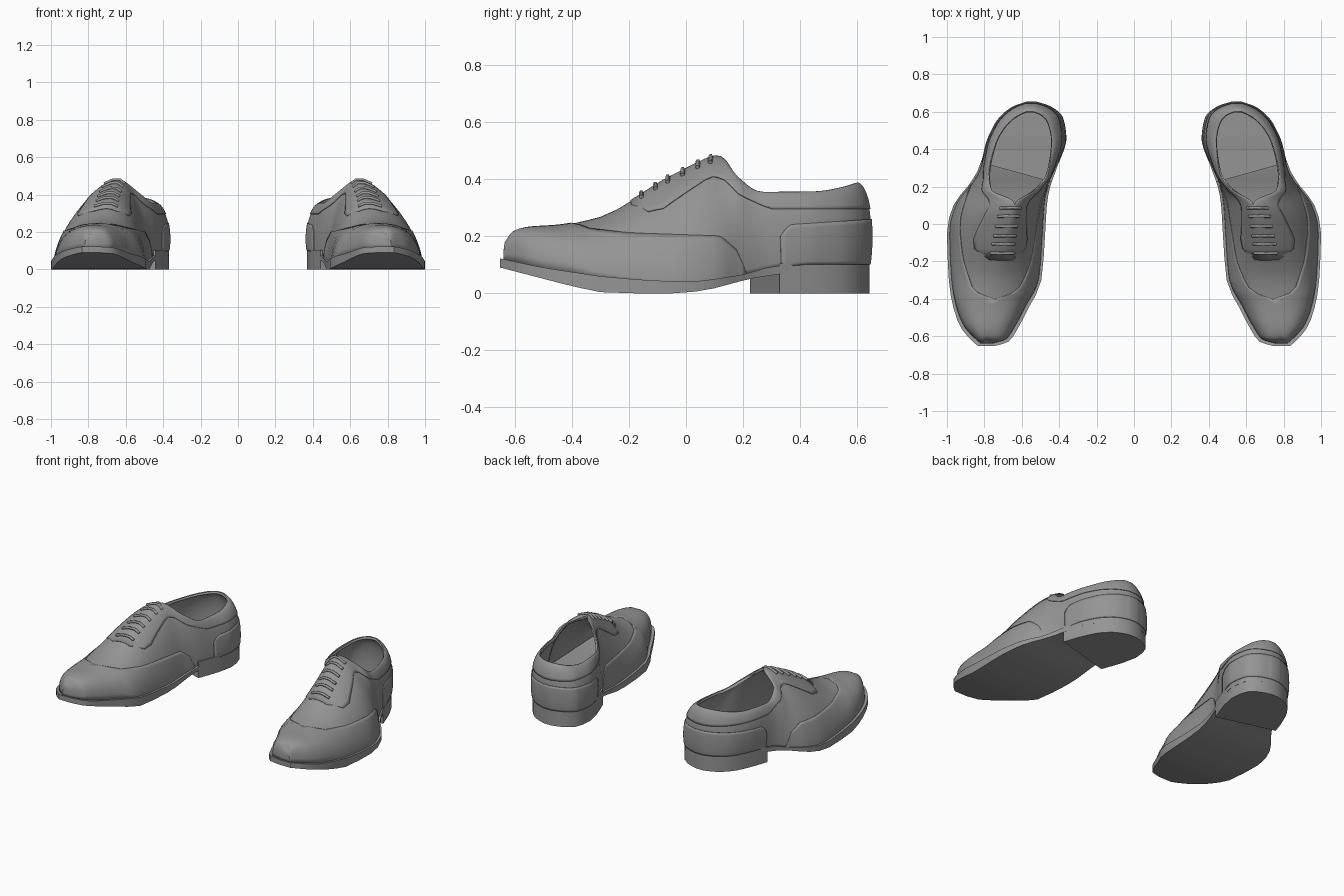
import bpy, bmesh, math
from math import sin, cos, pi
from mathutils import Vector

if "Cube" in bpy.data.objects:
    bpy.data.objects.remove(bpy.data.objects["Cube"])

# Stations toe -> heel: y, sole inner x, sole outer x, top inner x, top outer x, top y, top z, roundness
ROWS = [
    (-.652, .745, .835, .79, .79, -.622, .185, 3.0),
    (-.63, .672, .86, .785, .785, -.6, .215, 2.9),
    (-.56, .622, .922, .775, .775, -.55, .230, 2.6),
    (-.45, .565, .965, .755, .755, -.45, .237, 2.4),
    (-.3, .495, .99, .72, .72, -.3, .268, 2.0),
    (-.05, .475, 1.0, .675, .675, -.05, .41, 1.65),
    (.1, .466, .965, .638, .638, .11, .48, 1.62),
    (.2, .448, .89, .53, .76, .18, .405, 1.6),
    (.28, .42, .838, .46, .775, .27, .352, 1.6),
    (.45, .37, .775, .44, .735, .44, .353, 1.7),
    (.56, .385, .715, .46, .67, .54, .367, 1.7),
    (.62, .45, .64, .5, .61, .585, .38, 1.7),
    (.643, .52, .575, .535, .575, .6, .385, 1.7)]
LAST = len(ROWS) - 1
SOLE_TOP = [(-.65, .122), (-.5, .09), (-.3, .06), (-.1, .042), (.05, .042), (.2, .066), (.3, .095), (.42, .11), (.66, .11)]
SOLE_LOW = [(-.65, .09), (-.4, .025), (-.28, 0), (0, 0), (.1, .018), (.22, .05), (.35, .072), (.66, .072)]
leather = bpy.data.materials.new("dark_grey_leather")
leather.diffuse_color = (.3, .3, .3, 1)
leather.use_nodes = True
leather.node_tree.nodes["Principled BSDF"].inputs["Base Color"].default_value = leather.diffuse_color


def lerp_table(table, y):
    for (a, va), (b, vb) in zip(table, table[1:]):
        if y <= b:
            return va + (vb - va) * max(0, (y - a) / (b - a))
    return table[-1][1]


def station(u):
    """Smooth, overshoot-free interpolation between stations."""
    i = min(int(u), LAST - 1)
    t = u - i

    def slope(k, c):
        if k in (0, LAST):
            j = min(k, LAST - 1)
            return ROWS[j + 1][c] - ROWS[j][c]
        a, b = ROWS[k][c] - ROWS[k - 1][c], ROWS[k + 1][c] - ROWS[k][c]
        return 2 * a * b / (a + b) if a * b > 0 else 0
    out = []
    for c in range(8):
        p, q = ROWS[i][c], ROWS[i + 1][c]
        out.append(p * (2*t**3 - 3*t*t + 1) + q * (3*t*t - 2*t**3)
                   + slope(i, c) * (t**3 - 2*t*t + t) + slope(i + 1, c) * (t**3 - t*t))
    if u <= 6:
        out[3] = out[4] = (out[3] + out[4]) / 2
    return out


def u_at(y):
    return lerp_table([(r[0], i) for i, r in enumerate(ROWS)], y)


def base_z(y):
    return lerp_table(SOLE_TOP, y) - .008


def surface(u, side, a):
    """Point on the upper: side 0 inner, 1 outer; a runs 0 (sole) to pi/2 (top edge)."""
    r = station(u)
    y, n = r[0], r[7]
    w = min(1, max(0, (y - .15) / .3))
    inset = .018 * (1 - w) * (1 if side == 0 else -1)
    base = Vector((r[1 + side] + inset, y * .975 if y < 0 else y, base_z(y)))
    top = Vector((r[3 + side], r[5], r[6]))
    f = 1 - max(0, cos(a)) ** (2 / n)
    g = sin(a) ** (2 / n)
    p = Vector((base.x + (top.x - base.x) * f, base.y + (top.y - base.y) * f,
                base.z + (top.z - base.z) * g))
    out = Vector((base.x - .55, base.y - .42, 0)).normalized()
    return p + out * (.015 * w * sin(2 * a))


def angle_at(u, z):
    r = station(u)
    zb = base_z(r[0])
    g = min(1, max(0, (z - zb) / (r[6] - zb)))
    return math.asin(g ** (r[7] / 2))


def finish(name, verts, faces, thick=0, offset=0, angle=35):
    me = bpy.data.meshes.new(name)
    bm = bmesh.new()
    vs = [bm.verts.new(v) for v in verts]
    for f in faces:
        bm.faces.new([vs[i] for i in f])
    bmesh.ops.remove_doubles(bm, verts=bm.verts, dist=.0005)
    if not thick:
        bmesh.ops.recalc_face_normals(bm, faces=bm.faces)
    bm.to_mesh(me)
    bm.free()
    me.materials.append(leather)
    ob = bpy.data.objects.new(name, me)
    bpy.context.collection.objects.link(ob)
    bpy.ops.object.select_all(action='DESELECT')
    ob.select_set(True)
    bpy.context.view_layer.objects.active = ob
    bpy.ops.object.shade_smooth_by_angle(angle=math.radians(angle))
    if thick:
        m = ob.modifiers.new("thickness", 'SOLIDIFY')
        m.thickness, m.offset = thick, offset
    ob.modifiers.new("other_shoe", 'MIRROR').use_mirror_merge = False
    return ob


def loft(name, cols, closed, **kw):
    n, m = len(cols), len(cols[0])
    faces = [(i*m + j, (i+1) % n * m + j, (i+1) % n * m + j + 1, i*m + j + 1)
             for i in range(n if closed else n - 1) for j in range(m - 1)]
    return finish(name, [p for c in cols for p in c], faces, **kw)


# Upper shell
us = [i / 4 for i in range(LAST * 4 + 1)]
def column(u, side):
    return [surface(u, side, pi / 2 * k / 14) for k in range(15)]
loft("upper", [column(u, 0) for u in reversed(us)] + [column(u, 1) for u in us],
     True, thick=.014, offset=-1)


# Overlaid leather panels, keys are (y, lower z, upper z)
def panel(name, keys, join):
    lo, hi = [(k[0], k[1]) for k in keys], [(k[0], k[2]) for k in keys]
    y0, y1 = keys[0][0], keys[-1][0]
    ulist = [u_at(y0) + (u_at(y1) - u_at(y0)) * i / 36 for i in range(37)]

    def strip(u, side):
        y = station(u)[0]
        a, b = angle_at(u, lerp_table(lo, y)), angle_at(u, lerp_table(hi, y))
        return [surface(u, side, a + (b - a) * k / 10) for k in range(11)]
    inner, outer = [strip(u, 0) for u in ulist], [strip(u, 1) for u in ulist]
    cols = inner[::-1] + outer if join == 'front' else outer + inner[::-1]
    loft(name, cols, False, thick=.004, offset=1)

panel("wing_toe_cap", [(-.652, 0, .3), (-.41, 0, .25), (-.34, 0, .225), (-.2, 0, .21),
                       (.12, 0, .2), (.18, 0, .15), (.21, 0, .07)], 'front')
panel("facing_and_collar", [(-.19, .31, .6), (-.11, .275, .6), (.08, .41, .6), (.13, .40, .6),
                            (.2, .345, .6), (.3, .295, .6), (.643, .295, .6)], 'back')
panel("heel_counter", [(.34, 0, .2), (.36, 0, .24), (.643, 0, .26)], 'back')

# Welted sole
verts, faces = [], []
su = [i / 2 for i in range(LAST * 2 + 1)]
for u in su:
    y, xi, xo = station(u)[:3]
    t, b = lerp_table(SOLE_TOP, y), lerp_table(SOLE_LOW, y)
    verts += [(xi, y, t), (xo, y, t), (xo, y, b), (xi, y, b)]
for i in range(len(su) - 1):
    faces += [(i*4 + k, i*4 + (k+1) % 4, i*4 + 4 + (k+1) % 4, i*4 + 4 + k) for k in range(4)]
e = len(verts) - 4
finish("sole", verts, faces + [(0, 1, 2, 3), (e, e+1, e+2, e+3)])

# Heel block with a slanted front
def edge(side, y0):
    ua = u_at(y0)
    rows = [station(ua + (LAST - ua) * i / 8) for i in range(9)]
    return [(r[1 + side], r[0]) for r in rows]
ring = edge(0, .225) + edge(1, .335)[::-1]
n = len(ring)
finish("heel", [(x, y, z) for z in (0, .105) for x, y in ring],
       [tuple(range(n)), tuple(range(n, 2*n))] + [(i, (i+1) % n, n + (i+1) % n, n + i) for i in range(n)])

# Laces across the ridge
cu = bpy.data.curves.new("laces", 'CURVE')
cu.dimensions, cu.bevel_depth, cu.bevel_resolution = '3D', .008, 1
cu.use_fill_caps = True
cu.materials.append(leather)
for k in range(6):
    u = u_at(-.155 + k * .046)
    pts = [surface(u, s, pi / 2 * a) for s, a in ((0, .8), (0, .92), (1, .92), (1, .8))]
    sp = cu.splines.new('POLY')
    sp.points.add(len(pts) - 1)
    for q, p in zip(sp.points, pts):
        q.co = (p.x, p.y - .004, p.z + .008, 1)
laces = bpy.data.objects.new("laces", cu)
bpy.context.collection.objects.link(laces)
laces.modifiers.new("other_shoe", 'MIRROR').use_mirror_merge = False
